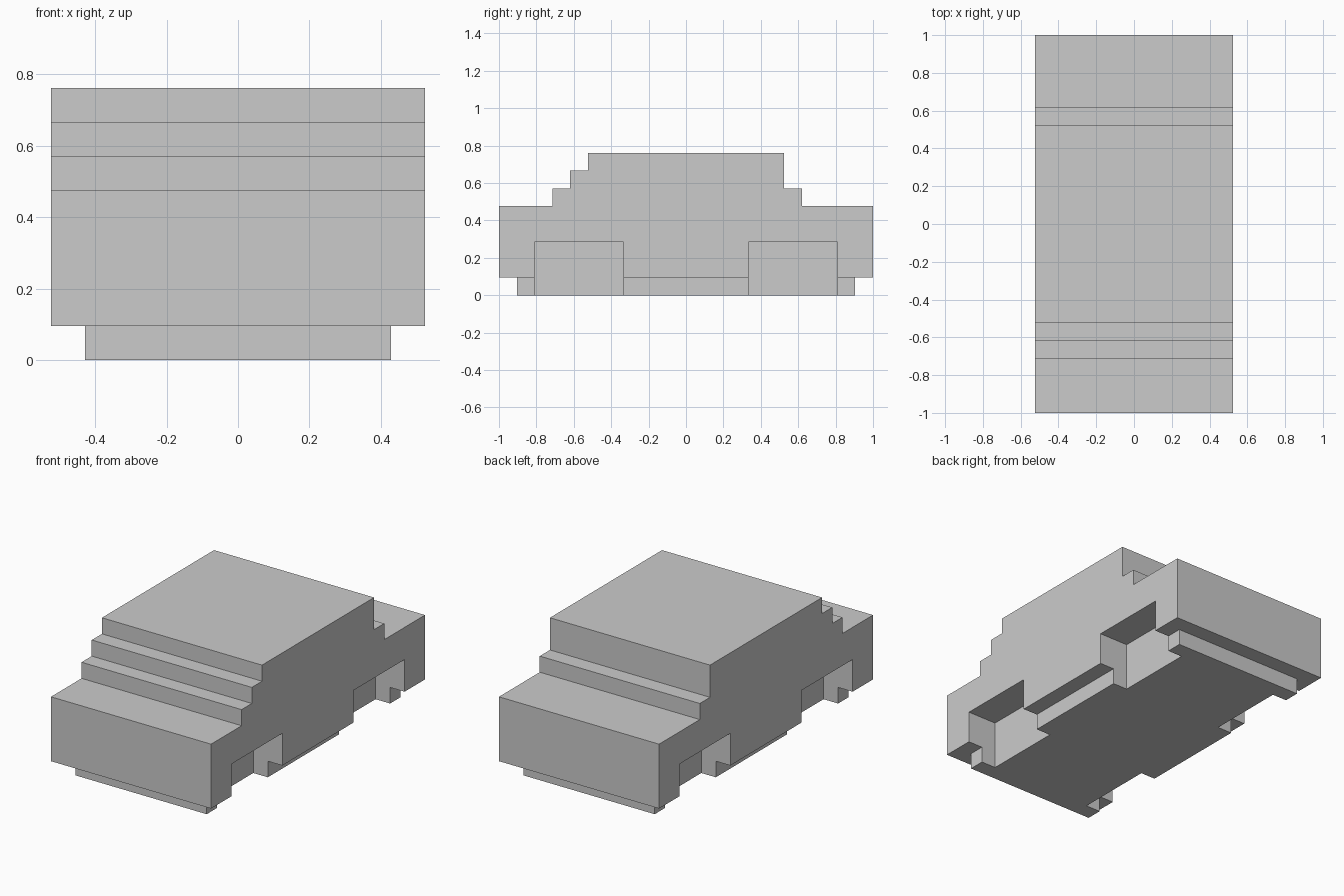
import bpy, bmesh

if "Cube" in bpy.data.objects:
    bpy.data.objects.remove(bpy.data.objects["Cube"])

U = 2 / 21  # block unit: the model is 21 units long


def extrude_profile(name, points, x0, x1):
    """Extrude a closed (y, z) profile along x; all values in block units."""
    bm = bmesh.new()
    face = bm.faces.new([bm.verts.new((x0 * U, y * U, z * U)) for y, z in points])
    geom = bmesh.ops.extrude_face_region(bm, geom=[face])["geom"]
    verts = [v for v in geom if isinstance(v, bmesh.types.BMVert)]
    bmesh.ops.translate(bm, verts=verts, vec=((x1 - x0) * U, 0, 0))
    bmesh.ops.recalc_face_normals(bm, faces=bm.faces)
    mesh = bpy.data.meshes.new(name)
    bm.to_mesh(mesh)
    bm.free()
    obj = bpy.data.objects.new(name, mesh)
    bpy.context.collection.objects.link(obj)
    return obj


def box(name, x0, x1, y0, y1, z0, z1):
    return extrude_profile(name, [(y0, z0), (y1, z0), (y1, z1), (y0, z1)], x0, x1)


def combine(target, tool, operation):
    """Apply a boolean and discard the tool object."""
    mod = target.modifiers.new(operation.title(), 'BOOLEAN')
    mod.operation = operation
    mod.solver = 'EXACT'
    mod.object = tool
    bpy.context.view_layer.objects.active = target
    bpy.ops.object.modifier_apply(modifier=mod.name)
    bpy.data.objects.remove(tool)


# Stepped body: bonnet, windscreen steps, roof, rear steps, boot
side_profile = [(-10.5, 1), (10.5, 1), (10.5, 5), (6.5, 5), (6.5, 6), (5.5, 6),
                (5.5, 8), (-5.5, 8), (-5.5, 7), (-6.5, 7), (-6.5, 6),
                (-7.5, 6), (-7.5, 5), (-10.5, 5)]
body = extrude_profile("car_body", side_profile, -5.5, 5.5)

# Narrower chassis plate underneath, fused into the body
combine(body, box("chassis_plate", -4.5, 4.5, -9.5, 9.5, 0, 2), 'UNION')

# Four wheel wells, two per side
for x0, x1 in ((-7, -3.5), (3.5, 7)):
    for y0, y1 in ((-8.5, -3.5), (3.5, 8.5)):
        combine(body, box("wheel_well", x0, x1, y0, y1, -1, 3), 'DIFFERENCE')
